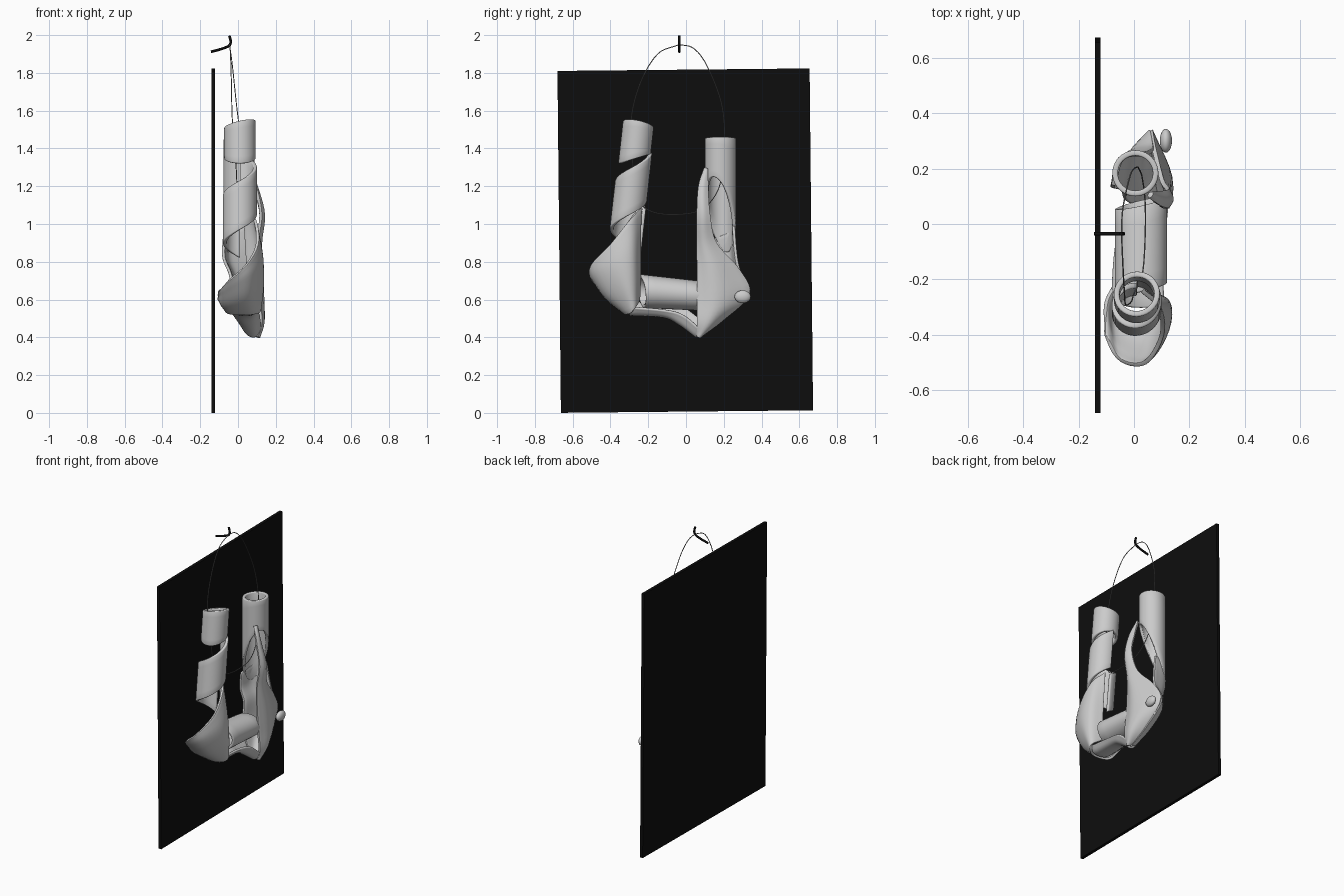
import bpy, bmesh, math
from mathutils import Vector

if "Cube" in bpy.data.objects:
    bpy.data.objects.remove(bpy.data.objects["Cube"])


def material(name, value):
    m = bpy.data.materials.new(name)
    m.diffuse_color = (value, value, value, 1)
    m.use_nodes = True
    m.node_tree.nodes["Principled BSDF"].inputs["Base Color"].default_value = m.diffuse_color
    return m


CLAY = material("pale grey", 0.6)
BLACK = material("black", 0.004)
WIRE = material("wire grey", 0.25)


def spline(pts, n):
    """Catmull-Rom samples through the given points."""
    p = [Vector(q) for q in pts]
    p = [2 * p[0] - p[1]] + p + [2 * p[-1] - p[-2]]
    out = []
    for i in range(1, len(p) - 2):
        a, b, c, d = p[i - 1:i + 3]
        for k in range(n):
            t = k / n
            out.append(0.5 * (2 * b + (c - a) * t + (2 * a - 5 * b + 4 * c - d) * t * t
                              + (3 * b - a - 3 * c + d) * t ** 3))
    return out + [p[-2]]


def sheet(name, rows, thickness=0.016, closed=False):
    """Skin a grid of points and give it thickness."""
    bm = bmesh.new()
    grid = [[bm.verts.new(p) for p in r] for r in rows]
    for i in range(len(grid) if closed else len(grid) - 1):
        a, b = grid[i], grid[(i + 1) % len(grid)]
        for j in range(len(a) - 1):
            bm.faces.new((a[j], a[j + 1], b[j + 1], b[j]))
    bmesh.ops.recalc_face_normals(bm, faces=bm.faces)
    me = bpy.data.meshes.new(name)
    bm.to_mesh(me)
    bm.free()
    me.materials.append(CLAY)
    me.shade_smooth()
    ob = bpy.data.objects.new(name, me)
    bpy.context.collection.objects.link(ob)
    s = ob.modifiers.new("thickness", 'SOLIDIFY')
    s.thickness = thickness
    s.offset = 0
    b = ob.modifiers.new("soft_edge", 'BEVEL')
    b.width = 0.005
    b.segments = 2
    b.limit_method = 'ANGLE'
    b.angle_limit = math.radians(60)
    return ob


def loft(name, rows, n=5):
    """Smooth surface through a coarse grid of control points."""
    cols = list(zip(*[spline(r, n) for r in rows]))
    return sheet(name, list(zip(*[spline(c, n) for c in cols])))


def tube(name, centre, r, top, bottom, count=40, a0=0.0, a1=math.tau, closed=True):
    """Wall around a leaning axis; top and bottom heights depend on the angle."""
    rows = []
    for i in range(count if closed else count + 1):
        a = a0 + (a1 - a0) * i / count
        row = []
        for j in range(7):
            z = top(a) + (bottom(a) - top(a)) * j / 6
            cx, cy = centre(z)
            row.append((cx + r * math.cos(a), cy + r * math.sin(a), z))
        rows.append(row)
    return sheet(name, rows, 0.02, closed)


def rod(name, pts, r, mat, cyclic=False):
    cu = bpy.data.curves.new(name, 'CURVE')
    cu.dimensions = '3D'
    cu.bevel_depth = r
    cu.bevel_resolution = 2
    cu.use_fill_caps = True
    sp = cu.splines.new('POLY')
    sp.points.add(len(pts) - 1)
    for q, p in zip(sp.points, pts):
        q.co = (*p, 1)
    sp.use_cyclic_u = cyclic
    cu.materials.append(mat)
    ob = bpy.data.objects.new(name, cu)
    bpy.context.collection.objects.link(ob)


# Backing panel, hung very slightly crooked
bpy.ops.mesh.primitive_cube_add(size=1, location=(-0.131, -0.004, 0.912), rotation=(0.01, 0, 0))
panel = bpy.context.object
panel.name = "backing_panel"
panel.scale = (0.02, 1.335, 1.81)
panel.data.materials.append(BLACK)

# Left tube and the ribbon spiralling down from it
left_axis = lambda z: (0.01, -0.25 + 0.11 * (z - 1.55))
tube("left_tube", left_axis, 0.073,
     lambda a: 1.53 + 0.018 * math.cos(a) - 0.016 * math.sin(a),
     lambda a: 1.345 + 0.025 * math.sin(a))
turn = lambda a: (math.pi / 2 - a) / math.tau
tube("left_spiral_ribbon", left_axis, 0.08,
     lambda a: 1.38 - 0.3 * turn(a), lambda a: 1.12 - 0.3 * turn(a),
     48, math.pi / 2, -math.pi * 1.5, False)

# Left sheet, wrapping round from the ribbon to the back
loft("left_sheet", [
    [(.03, -.24, 1.09), (.04, -.245, .9), (.05, -.245, .72), (.05, -.25, .6)],
    [(.09, -.30, 1.02), (.115, -.29, .85), (.12, -.28, .68), (.11, -.27, .56)],
    [(.10, -.40, .89), (.12, -.38, .78), (.12, -.34, .66), (.105, -.29, .53)],
    [(.04, -.50, .78), (.05, -.48, .72), (.05, -.42, .62), (.05, -.32, .525)],
    [(-.05, -.49, .70), (-.06, -.45, .65), (-.07, -.38, .58), (-.05, -.3, .53)],
    [(-.105, -.40, .64), (-.105, -.36, .62), (-.10, -.28, .60), (-.07, -.22, .57)]])

# Bottom strip joining both sides
loft("bottom_strip", [
    [(.105, -.29, .56), (.07, -.3, .525), (-.01, -.3, .53), (-.08, -.28, .58)],
    [(.10, -.12, .545), (.07, -.12, .515), (0, -.12, .52), (-.07, -.12, .58)],
    [(.11, -.02, .52), (.08, -.03, .475), (.02, -.03, .48), (-.05, -.02, .56)],
    [(.12, .07, .45), (.09, .06, .405), (.05, .06, .42), (0, .07, .5)]])

# Bottom roll with slanted ends
roll = []
for i in range(36):
    a = math.tau * i / 36
    c, s = math.cos(a), math.sin(a)
    roll.append([(0.025 + 0.085 * c,
                  -0.235 + 0.02 * c - 0.01 * s + 0.31 * t,
                  0.645 - 0.025 * t + (0.08 - 0.01 * t) * s) for t in (0, .2, .4, .6, .8, 1)])
sheet("bottom_roll", roll, 0.018, True)

# Right tube, cut away on the front below
tube("right_tube", lambda z: (0.005, 0.183), 0.073,
     lambda a: 1.455 + 0.006 * math.cos(a),
     lambda a: 1.05 + 0.2 * math.cos(a + math.pi / 6))

# Right sheet: front flap, fold and back
loft("right_sheet_front", [
    [(.05, .10, 1.29), (.06, .105, 1.295), (.06, .115, 1.29)],
    [(.09, .068, 1.20), (.10, .09, 1.19), (.09, .115, 1.18)],
    [(.12, .06, 1.05), (.135, .09, 1.05), (.12, .125, 1.05)],
    [(.10, .06, .90), (.12, .10, .90), (.10, .16, .90)],
    [(.10, .06, .75), (.125, .15, .75), (.07, .28, .76)],
    [(.11, .06, .60), (.13, .17, .59), (.06, .335, .63)],
    [(.12, .06, .48), (.13, .13, .48), (.07, .20, .50)],
    [(.10, .06, .405), (.11, .07, .40), (.09, .08, .41)]])
loft("right_sheet_back", [
    [(.04, .252, .99), (-.04, .24, .96), (-.075, .14, .92)],
    [(.06, .262, .86), (-.05, .235, .83), (-.075, .13, .82)],
    [(.07, .28, .76), (-.02, .25, .73), (-.04, .12, .73)],
    [(.06, .335, .63), (.0, .25, .60), (-.03, .09, .62)],
    [(.07, .20, .50), (.02, .15, .50), (0, .07, .53)],
    [(.09, .08, .41), (.06, .07, .42), (.04, .06, .44)]])

# Small knob on the right corner
bpy.ops.mesh.primitive_uv_sphere_add(segments=20, ring_count=12, location=(.115, .3, .615))
knob = bpy.context.object
knob.name = "corner_knob"
knob.scale = (.022, .043, .034)
knob.data.materials.append(CLAY)
knob.data.shade_smooth()

# Hanging wire, threaded through both tubes
rod("hanging_wire", spline([
    (-.045, -.035, 1.95), (-.04, -.15, 1.9), (-.035, -.24, 1.75), (-.03, -.29, 1.55),
    (-.01, -.28, 1.3), (0, -.25, 1.13), (.03, -.18, 1.065), (.04, -.05, 1.05),
    (.04, .08, 1.075), (.03, .165, 1.17), (.02, .195, 1.3), (.01, .205, 1.47),
    (-.01, .185, 1.65), (-.03, .11, 1.84), (-.042, .04, 1.93), (-.045, -.035, 1.95)], 6),
    0.0025, WIRE)

# Wall hook
rod("wall_hook", spline([
    (-.143, -.035, 1.912), (-.09, -.035, 1.926), (-.05, -.035, 1.942),
    (-.039, -.035, 1.96), (-.041, -.035, 1.98), (-.046, -.035, 1.997)], 5), 0.007, BLACK)
